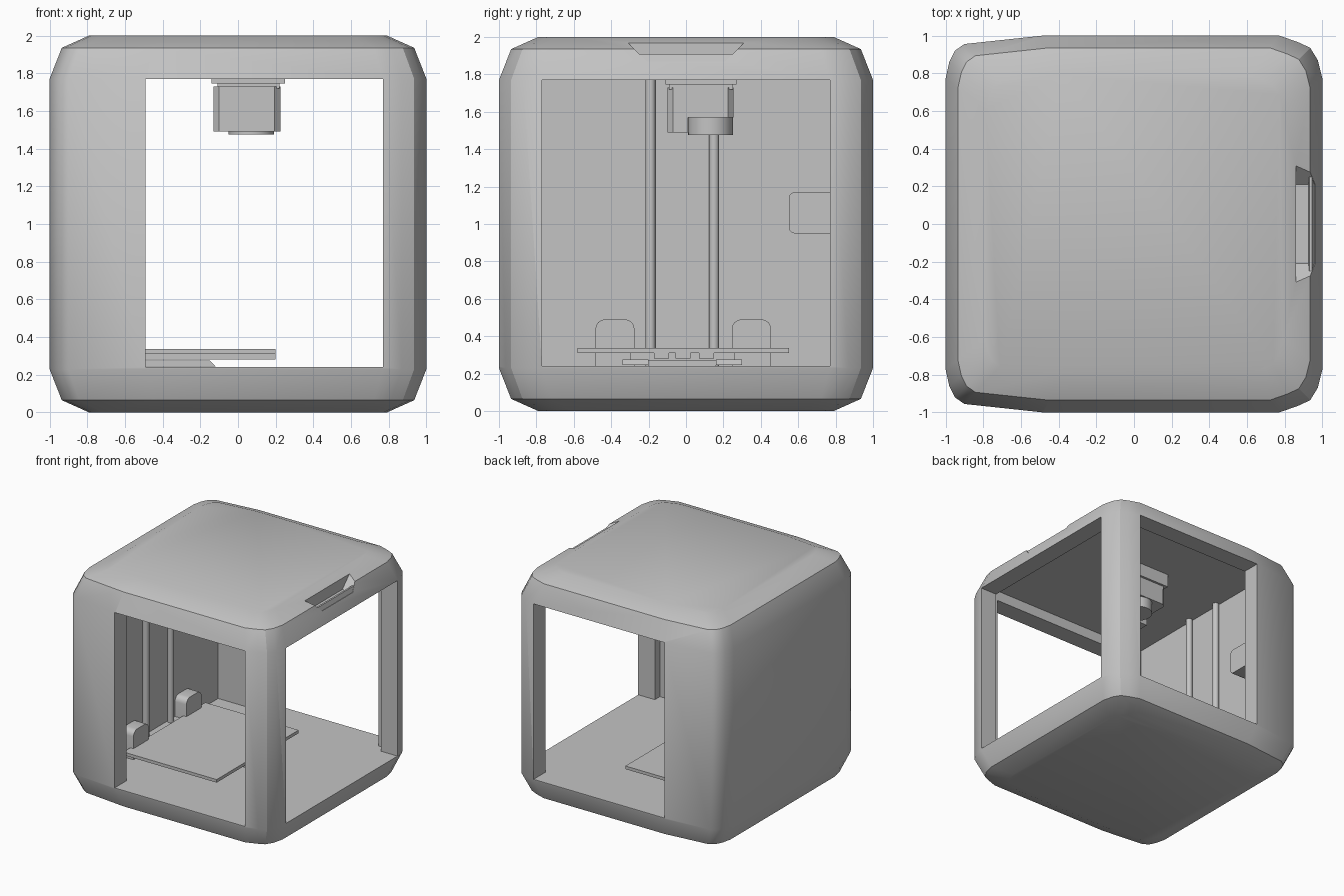
import bpy, bmesh, math

cube = bpy.data.objects.get("Cube")
if cube:
    bpy.data.objects.remove(cube, do_unlink=True)

grey = bpy.data.materials.new("plain_grey")
grey.use_nodes = True
grey.diffuse_color = (0.55, 0.55, 0.55, 1)
grey.node_tree.nodes["Principled BSDF"].inputs["Base Color"].default_value = (0.55, 0.55, 0.55, 1)


def finish(name, bm):
    bmesh.ops.recalc_face_normals(bm, faces=bm.faces)
    mesh = bpy.data.meshes.new(name)
    bm.to_mesh(mesh)
    bm.free()
    mesh.materials.append(grey)
    obj = bpy.data.objects.new(name, mesh)
    bpy.context.collection.objects.link(obj)
    return obj


def loft(name, rings):
    """Skin a stack of matching closed rings and cap both ends."""
    bm = bmesh.new()
    loops = [[bm.verts.new(p) for p in ring] for ring in rings]
    n = len(loops[0])
    for a, b in zip(loops, loops[1:]):
        for i in range(n):
            j = (i + 1) % n
            bm.faces.new((a[i], a[j], b[j], b[i]))
    bm.faces.new(loops[0])
    bm.faces.new(loops[-1])
    return finish(name, bm)


def box(name, x, y, z, bevel_axis=None, bevel=0.0, segments=1, keep=lambda c: True):
    """Box from ranges; optionally bevel the edges running along one axis."""
    bm = bmesh.new()
    bmesh.ops.create_cube(bm, size=1)
    for v in bm.verts:
        v.co = [r[0] if c < 0 else r[1] for c, r in zip(v.co, (x, y, z))]
    if bevel:
        edges = [e for e in bm.edges
                 if abs((e.verts[0].co - e.verts[1].co).normalized()[bevel_axis]) > 0.9
                 and keep((e.verts[0].co + e.verts[1].co) / 2)]
        bmesh.ops.bevel(bm, geom=edges, offset=bevel, segments=segments, profile=0.5, affect='EDGES')
    return finish(name, bm)


def cylinder(name, x, y, z, radius, sides):
    ring = [(x + radius * math.cos(i * math.tau / sides),
             y + radius * math.sin(i * math.tau / sides)) for i in range(sides)]
    return loft(name, [[(px, py, h) for px, py in ring] for h in z])


def smooth(obj):
    bpy.ops.object.select_all(action='DESELECT')
    obj.select_set(True)
    bpy.context.view_layer.objects.active = obj
    bpy.ops.object.shade_smooth_by_angle(angle=math.radians(30))


# Rounded outer housing: one plan outline, drawn in towards top and bottom
half = [(1, 0.77), (0.975, 0.87), (0.935, 0.935), (0.87, 0.965), (0.77, 1),
        (-0.48, 1), (-0.9, 0.955), (-0.95, 0.92), (-0.98, 0.86), (-1, 0.77)]
plan = half + [(x, -y) for x, y in reversed(half)]
levels = [(0, 0.79), (0.065, 0.935), (0.23, 1), (1.77, 1), (1.935, 0.935), (2, 0.79)]
housing = loft("housing", [[(x * s, y * s, z) for x, y in plan] for z, s in levels])

# Chamber, the through opening front to back, the side opening, the grip recess
grip = [(-0.21, 1.87), (0.21, 1.87), (0.34, 2.0), (0.34, 2.1), (-0.34, 2.1), (-0.34, 2.0)]
cutters = [
    box("chamber_cutter", (-0.78, 0.84), (-0.84, 0.84), (0.24, 1.86)),
    box("front_back_cutter", (-0.49, 0.77), (-1.2, 1.2), (0.24, 1.77)),
    box("side_cutter", (0.5, 1.2), (-0.77, 0.77), (0.24, 1.77)),
    loft("grip_cutter", [[(x, y, z) for y, z in grip] for x in (0.86, 1.2)]),
]
for cutter in cutters:
    cutter.hide_render = True
    mod = housing.modifiers.new("cut", 'BOOLEAN')
    mod.operation = 'DIFFERENCE'
    mod.solver = 'EXACT'
    mod.object = cutter
bpy.context.view_layer.update()
cut_mesh = bpy.data.meshes.new_from_object(
    housing.evaluated_get(bpy.context.evaluated_depsgraph_get()))
housing.modifiers.clear()
housing.data = cut_mesh
for cutter in cutters:
    bpy.data.objects.remove(cutter, do_unlink=True)
smooth(housing)

# Grip bar, flush with the housing edge
loft("grip_bar", [[(0.925, s * 0.27, 1.86), (0.96, s * 0.31, 1.86),
                   (0.945, s * 0.31, 1.91), (0.93, s * 0.27, 1.91)] for s in (-1, 1)])

# Lift rods on the inner wall
for label, y in (("front", -0.19), ("back", 0.15)):
    smooth(cylinder(label + "_lift_rod", -0.755, y, (0.24, 1.86), 0.027, 16))

# Rounded blocks at the foot of the wall
for label, y in (("front", -0.38), ("back", 0.35)):
    smooth(box(label + "_foot_block", (-0.79, -0.67), (y - 0.104, y + 0.104), (0.23, 0.49),
               0, 0.05, 4, lambda c: c.z > 0.4))

# Control box in the back corner
smooth(box("control_box", (-0.79, -0.58), (0.55, 0.85), (0.95, 1.17),
           0, 0.03, 3, lambda c: c.y < 0.6))

# Print bed, its carriage, clips and arms
box("print_bed", (-0.7, 0.2), (-0.58, 0.55), (0.31, 0.337))
box("bed_carriage", (-0.78, -0.6), (-0.3, 0.26), (0.26, 0.31))
box("bed_crosspiece", (-0.78, -0.55), (-0.2, 0.16), (0.235, 0.27))
for label, y in (("front", -0.27), ("back", 0.23)):
    loft(label + "_bed_arm", [[(-0.78, y + s, 0.245), (-0.12, y + s, 0.245),
                               (-0.15, y + s, 0.275), (-0.78, y + s, 0.275)] for s in (-0.07, 0.07)])
for label, y in (("front", -0.13), ("middle", -0.015), ("back", 0.11)):
    box(label + "_bed_clip", (-0.7, 0.2), (y - 0.04, y + 0.04), (0.28, 0.312))

# Print head hanging from the ceiling
box("head_mount", (-0.14, 0.25), (-0.11, 0.27), (1.745, 1.87))
box("head_collar", (-0.11, 0.22), (-0.09, 0.25), (1.72, 1.75))
box("head_body", (-0.13, 0.225), (-0.1, 0.255), (1.57, 1.73), 2, 0.03)
box("head_front", (-0.13, 0.225), (-0.1, 0.01), (1.49, 1.6), 2, 0.03, 1, lambda c: c.y < 0)
smooth(cylinder("nozzle_fan", 0.07, 0.13, (1.475, 1.58), 0.12, 24))
